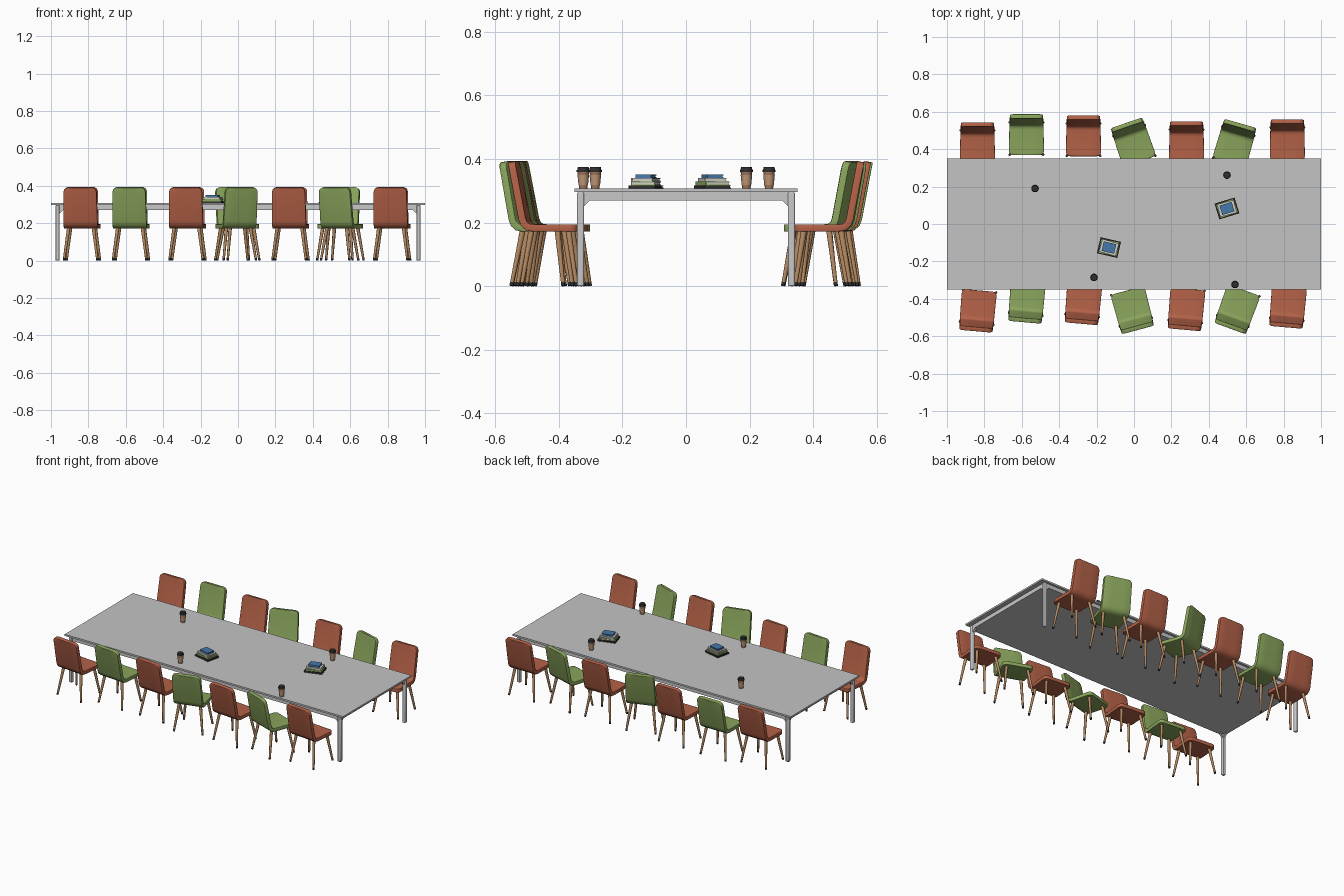
import bpy, bmesh, math
from mathutils import Vector, Matrix

if "Cube" in bpy.data.objects:
    bpy.data.objects.remove(bpy.data.objects["Cube"])


def material(name, r, g, b):
    m = bpy.data.materials.new(name)
    m.diffuse_color = (r, g, b, 1)
    m.use_nodes = True
    m.node_tree.nodes["Principled BSDF"].inputs["Base Color"].default_value = m.diffuse_color
    return m


RED = material("terracotta", .46, .122, .064)
GREEN = material("olive green", .254, .375, .107)
WOOD = material("light wood", .45, .25, .12)
BLACK = material("near black", .03, .028, .028)
GREY = material("table grey", .55, .55, .55)
FRAME = material("frame grey", .58, .58, .59)
CUP = material("cup brown", .36, .19, .11)
SLEEVE = material("sleeve tan", .54, .32, .19)
PAPER = material("paper", .62, .62, .58)
BLUE = material("book blue", .06, .19, .40)


def finish(bm, name, mats, smooth=False):
    bmesh.ops.recalc_face_normals(bm, faces=bm.faces)
    me = bpy.data.meshes.new(name)
    bm.to_mesh(me)
    bm.free()
    for m in mats:
        me.materials.append(m)
    ob = bpy.data.objects.new(name, me)
    bpy.context.collection.objects.link(ob)
    if smooth:
        bpy.ops.object.select_all(action='DESELECT')
        ob.select_set(True)
        bpy.context.view_layer.objects.active = ob
        bpy.ops.object.shade_smooth_by_angle(angle=math.radians(40))
    return ob


def add_box(bm, lo, hi, mat=0):
    lo, hi = Vector(lo), Vector(hi)
    mtx = Matrix.Translation((lo + hi) / 2) @ Matrix.Diagonal((*(hi - lo), 1))
    vs = bmesh.ops.create_cube(bm, size=1, matrix=mtx)['verts']
    for f in {f for v in vs for f in v.link_faces}:
        f.material_index = mat


def add_rod(bm, p, q, r1, r2, sides, mat=0):
    """Tapered rod from p (radius r1) to q (radius r2)."""
    p, q = Vector(p), Vector(q)
    mtx = Matrix.Translation((p + q) / 2) @ (q - p).to_track_quat('Z', 'Y').to_matrix().to_4x4()
    vs = bmesh.ops.create_cone(bm, cap_ends=True, segments=sides, radius1=r1, radius2=r2,
                               depth=(q - p).length, matrix=mtx)['verts']
    for f in {f for v in vs for f in v.link_faces}:
        f.material_index = mat


def bevel(ob, width, segments):
    m = ob.modifiers.new("bevel", 'BEVEL')
    m.width, m.segments, m.limit_method = width, segments, 'ANGLE'
    m.angle_limit = math.radians(40)


# ---- Table: thin top, closed under-frame, legs and corner braces
bm = bmesh.new()
add_box(bm, (-1, -.35, .296), (1, .35, .307))
finish(bm, "table_top", [GREY])

bm = bmesh.new()
add_box(bm, (-.97, -.336, .27), (.97, .336, .296))
finish(bm, "table_under_frame", [FRAME])


def add_brace(bm, corner, along, across):
    """Small triangular gusset where a leg meets the frame."""
    c, a, w = Vector(corner), Vector(along), Vector(across)
    ends = []
    for k in (-.5, .5):
        ends.append([bm.verts.new(c + w * k + d) for d in (Vector(), a, Vector((0, 0, -.02)))])
    bm.faces.new(ends[0])
    bm.faces.new(ends[1])
    for i in range(3):
        j = (i + 1) % 3
        bm.faces.new((ends[0][i], ends[0][j], ends[1][j], ends[1][i]))


bm = bmesh.new()
for sx in (-1, 1):
    for sy in (-1, 1):
        add_brace(bm, (sx * .955, sy * .33, .27), (-sx * .02, 0, 0), (0, .012, 0))
        add_brace(bm, (sx * .963, sy * .322, .27), (0, -sy * .02, 0), (.014, 0, 0))
        leg = bmesh.new()
        x0, x1 = sorted((sx * .954, sx * .976))
        y0, y1 = sorted((sy * .321, sy * .342))
        add_box(leg, (x0, y0, 0), (x1, y1, .296))
        bevel(finish(leg, "table_leg", [FRAME], True), .004, 2)
finish(bm, "table_braces", [FRAME])

# ---- Chairs: bent shell (seat + back) on four splayed legs
PATH = [(-.088, .183), (.05, .183), (.068, .186), (.08, .196), (.086, .212), (.12, .391)]


def shell_mesh(color):
    bm = bmesh.new()
    pts = [Vector(p) for p in PATH]
    lens = [0]
    for a, b in zip(pts, pts[1:]):
        lens.append(lens[-1] + (b - a).length)
    total, r = lens[-1], .024
    ease = [r * (1 - math.cos(math.pi / 2 * i / 4)) for i in range(5)]
    stations = sorted(set(ease + lens[1:-1] + [total - e for e in ease]))
    rows = []
    for s in stations:
        i = max(k for k in range(len(pts) - 1) if lens[k] <= s + 1e-9)
        p = pts[i].lerp(pts[i + 1], (s - lens[i]) / (lens[i + 1] - lens[i]))
        d = max(0, r - min(s, total - s))            # rounded end corners
        w = .094 - .006 * s / total - (r - math.sqrt(max(0, r * r - d * d)))
        rows.append([bm.verts.new((w * t, p.x, p.y)) for t in (-1, -.4, .4, 1)])
    for a, b in zip(rows, rows[1:]):
        for k in range(3):
            bm.faces.new((a[k], a[k + 1], b[k + 1], b[k]))
    ob = finish(bm, "chair_shell", [color], True)
    m = ob.modifiers.new("thickness", 'SOLIDIFY')
    m.thickness, m.offset = .023, 0
    bevel(ob, .005, 2)
    return ob


def leg_frame():
    bm = bmesh.new()
    for sx in (-1, 1):
        for top_y, foot_y in ((-.058, -.086), (.058, .088)):
            top, foot = Vector((sx * .066, top_y, .177)), Vector((sx * .09, foot_y, 0))
            tip = foot.lerp(top, .07)
            add_rod(bm, tip, top, .0062, .0095, 10, 0)
            add_rod(bm, foot + Vector((0, 0, .001)), tip, .006, .0066, 10, 1)
    return finish(bm, "chair_legs", [WOOD, BLACK], True)


def place(ob, x, y, deg):
    ob.location = (x, y, 0)
    ob.rotation_euler = (0, 0, math.radians(deg))


CHAIRS = [  # x, y, turn; colours alternate along each row
    (-.837, .413, 0), (-.575, .456, 0), (-.27, .45, 0), (.002, .417, 19),
    (.281, .418, 0), (.533, .412, -16), (.82, .429, 0),
    (-.834, -.443, 175), (-.572, -.395, 175), (-.27, -.403, 175), (-.013, -.440, 195),
    (.281, -.435, 175), (.558, -.436, 160), (.824, -.422, 175)]
for i, (x, y, deg) in enumerate(CHAIRS):
    place(shell_mesh(GREEN if i % 7 % 2 else RED), x, y, deg)
    place(leg_frame(), x, y, deg)

# ---- Takeaway cups: body, sleeve, stepped lid
for x, y in ((-.529, .19), (.497, .261), (-.214, -.285), (.54, -.323)):
    for name, color, parts in (
            ("cup_body", CUP, [(.307, .361, .0130, .0182)]),
            ("cup_sleeve", SLEEVE, [(.318, .350, .0150, .0182)]),
            ("cup_lid", BLACK, [(.359, .365, .0205, .0205), (.365, .374, .0188, .0172)])):
        bm = bmesh.new()
        for z0, z1, r0, r1 in parts:
            add_rod(bm, (x, y, z0), (x, y, z1), r0, r1, 12)
        finish(bm, name, [color], True)

# ---- Book stacks: covers around a paper block
BOOKS = [  # half width, half depth, bottom, top, cover, turn, page colour
    (.056, .044, .307, .317, BLACK, 0, BLACK), (.050, .039, .317, .329, GREEN, 3, PAPER),
    (.046, .035, .329, .340, PAPER, -3, PAPER), (.034, .026, .340, .351, BLUE, 0, BLUE)]
for x, y, deg in ((-.134, -.126, -13), (.497, .083, 17)):
    for w, d, z0, z1, color, turn, pages in BOOKS:
        bm = bmesh.new()
        add_box(bm, (-w, -d, z0), (w, d, z0 + .0025))
        add_box(bm, (-w, -d, z1 - .0025), (w, d, z1))
        add_box(bm, (-w, -d, z0 + .0025), (w, -d + .003, z1 - .0025))
        add_box(bm, (-w + .003, -d + .003, z0 + .0025), (w - .003, d - .003, z1 - .0025), 1)
        place(finish(bm, "book", [color, pages]), x, y, deg + turn)
